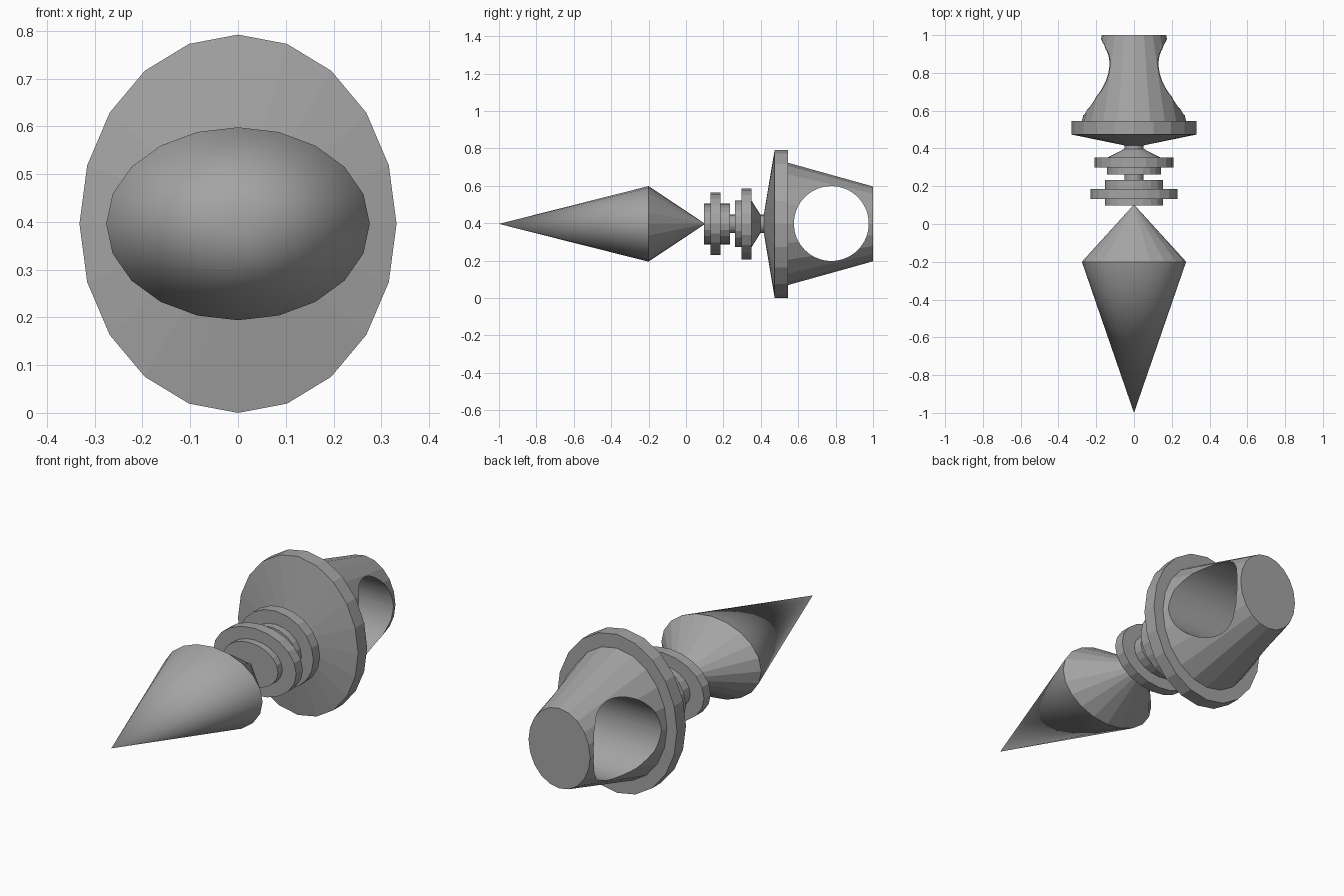
import bpy, bmesh, math

if "Cube" in bpy.data.objects:
    bpy.data.objects.remove(bpy.data.objects["Cube"])

SIDES = 20
AXIS_Z = 0.396

grey = bpy.data.materials.new("plain grey")
grey.diffuse_color = (0.37, 0.37, 0.37, 1)
grey.use_nodes = True
grey.node_tree.nodes["Principled BSDF"].inputs["Base Color"].default_value = grey.diffuse_color


def turned(name, profile, smooth_bands=()):
    """Closed solid along y from (y, x radius, z radius) stations; zero radius = point."""
    bm = bmesh.new()
    rings = []
    for y, rx, rz in profile:
        if rx == 0:
            rings.append([bm.verts.new((0, y, AXIS_Z))])
        else:
            rings.append([bm.verts.new((rx * math.cos(a), y, AXIS_Z + rz * math.sin(a)))
                          for a in (2 * math.pi * i / SIDES for i in range(SIDES))])
    for band, (a, b) in enumerate(zip(rings, rings[1:])):
        for i in range(SIDES):
            j = (i + 1) % SIDES
            if len(a) == 1:
                f = bm.faces.new((a[0], b[i], b[j]))
            elif len(b) == 1:
                f = bm.faces.new((a[i], a[j], b[0]))
            else:
                f = bm.faces.new((a[i], a[j], b[j], b[i]))
            f.smooth = band in smooth_bands
    for ring in (rings[0], rings[-1]):
        if len(ring) > 1:
            bm.faces.new(ring)
    bmesh.ops.recalc_face_normals(bm, faces=bm.faces)
    mesh = bpy.data.meshes.new(name)
    bm.to_mesh(mesh)
    bm.free()
    mesh.materials.append(grey)
    obj = bpy.data.objects.new(name, mesh)
    bpy.context.collection.objects.link(obj)
    return obj


# Pointed head: smooth long cone, faceted short cone
turned("spike", [(-1, 0, 0), (-0.2, 0.276, 0.202), (0.103, 0, 0)], smooth_bands=(0,))

# Front collar: wide disc between two narrower ones
turned("front_collar", [(0.097, 0.153, 0.109), (0.132, 0.153, 0.109),
                        (0.132, 0.229, 0.167), (0.185, 0.229, 0.167),
                        (0.185, 0.153, 0.109), (0.234, 0.153, 0.109)])

# Thin core joining the collars and the flange
turned("neck", [(0.2, 0.05, 0.049), (0.45, 0.05, 0.049)])

# Rear collar, tapering back to the neck
turned("rear_collar", [(0.262, 0.142, 0.124), (0.298, 0.142, 0.124),
                       (0.298, 0.208, 0.19), (0.351, 0.208, 0.19),
                       (0.351, 0.142, 0.124), (0.398, 0.05, 0.049)])

# Large flange with a shallow conical front
turned("flange", [(0.416, 0.05, 0.049), (0.474, 0.332, 0.396), (0.545, 0.332, 0.396)])

# Tapered end with a round hole bored sideways through it
tail = turned("tail_socket", [(0.545, 0.276, 0.327), (1, 0.17, 0.2)])
bpy.ops.mesh.primitive_cylinder_add(vertices=64, radius=0.2, depth=1.2,
                                    location=(0, 0.777, AXIS_Z + 0.002),
                                    rotation=(0, math.pi / 2, 0))
cutter = bpy.context.object
cutter.name = "hole_cutter"
cutter.hide_render = True
cutter.data.materials.append(grey)
bore = tail.modifiers.new("bore", 'BOOLEAN')
bore.operation = 'DIFFERENCE'
bore.solver = 'EXACT'
bore.object = cutter
bpy.ops.object.select_all(action='DESELECT')
tail.select_set(True)
bpy.context.view_layer.objects.active = tail
bpy.ops.object.modifier_apply(modifier=bore.name)
bpy.data.objects.remove(cutter, do_unlink=True)
bpy.ops.object.shade_smooth_by_angle(angle=math.radians(8))
